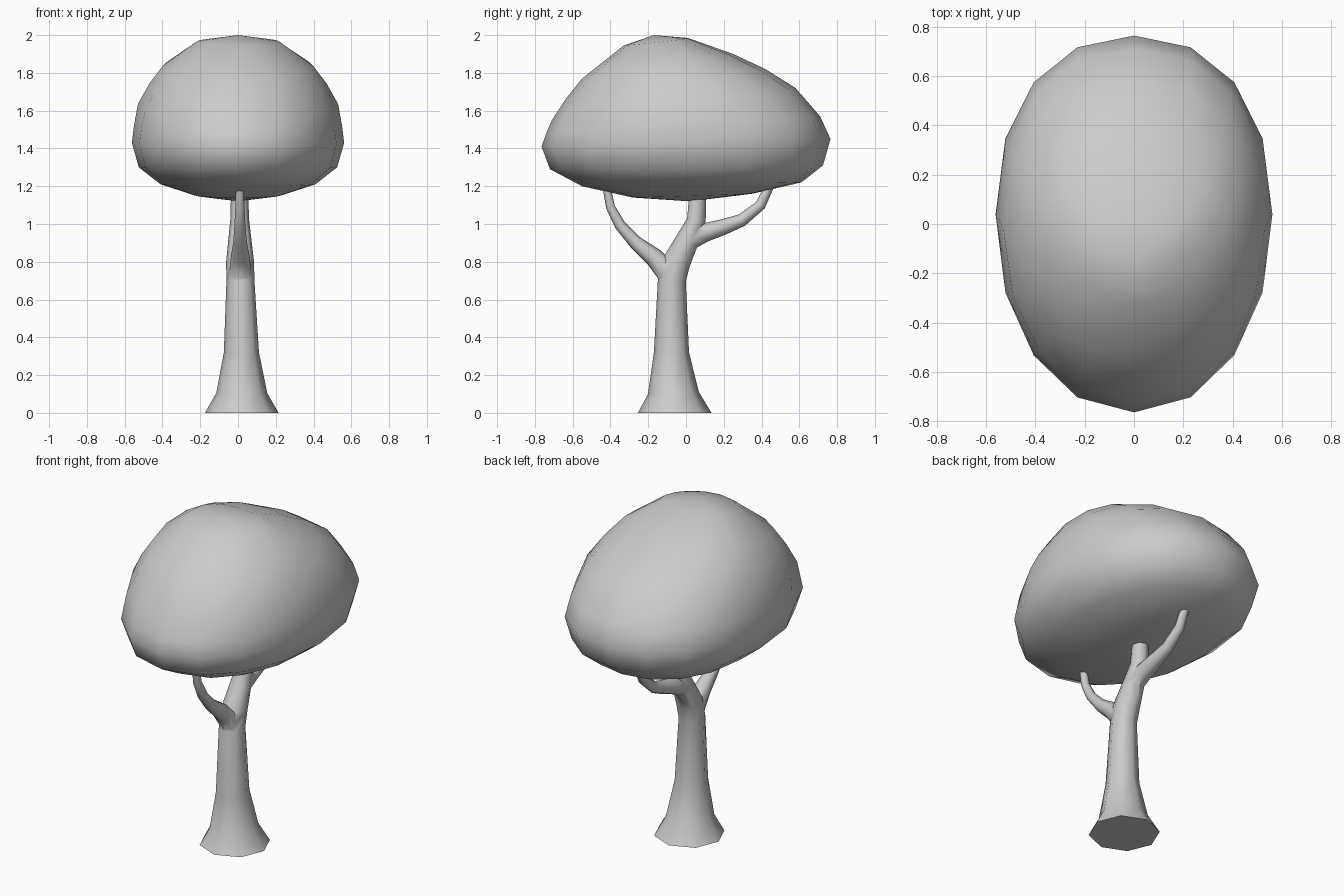
import bpy
import bmesh
from math import cos, sin, tau, radians, copysign
from mathutils import Vector

if "Cube" in bpy.data.objects:
    bpy.data.objects.remove(bpy.data.objects["Cube"])

grey = bpy.data.materials.new("plain grey")
grey.use_nodes = True
tint = (0.6, 0.6, 0.6, 1)
grey.diffuse_color = tint
grey.node_tree.nodes["Principled BSDF"].inputs["Base Color"].default_value = tint


def loft(name, rings, start=None, end=None):
    """Skin a stack of rings; each end closes to a point or a flat cap."""
    bm = bmesh.new()
    loops = [[bm.verts.new(p) for p in ring] for ring in rings]
    n = len(loops[0])
    for a, b in zip(loops, loops[1:]):
        for i in range(n):
            j = (i + 1) % n
            bm.faces.new((a[i], a[j], b[j], b[i]))
    for loop, tip in ((loops[0], start), (loops[-1], end)):
        if tip is None:
            bm.faces.new(loop)
        else:
            pole = bm.verts.new(tip)
            for i in range(n):
                bm.faces.new((loop[i], loop[(i + 1) % n], pole))
    bmesh.ops.recalc_face_normals(bm, faces=bm.faces)
    mesh = bpy.data.meshes.new(name)
    bm.to_mesh(mesh)
    bm.free()
    mesh.materials.append(grey)
    obj = bpy.data.objects.new(name, mesh)
    bpy.context.collection.objects.link(obj)
    return obj


def smooth(obj, angle):
    bpy.ops.object.select_all(action='DESELECT')
    obj.select_set(True)
    bpy.context.view_layer.objects.active = obj
    bpy.ops.object.shade_smooth_by_angle(angle=radians(angle))


def limb(name, path):
    """Tapered eight-sided tube through (x, y, z, radius) points in the yz plane."""
    pts = [Vector(p[:3]) for p in path]
    rings = []
    for k, (p, spec) in enumerate(zip(pts, path)):
        along = pts[min(k + 1, len(pts) - 1)] - pts[max(k - 1, 0)]
        along.x = 0
        if p.z == 0:
            along = Vector((0, 0, 1))
        side = Vector((1, 0, 0))
        other = along.normalized().cross(side)
        rings.append([p + spec[3] * (side * cos(tau * i / 8) + other * sin(tau * i / 8))
                      for i in range(8)])
    return loft(name, rings)


# Trunk, flared at the foot and running up into the middle branch
trunk = limb("trunk", [
    (.02, -.06, 0, .195), (.02, -.067, .105, .135), (.018, -.077, .32, .093),
    (.013, -.075, .7, .074), (.011, -.05, .8, .074), (.01, .005, .91, .062),
    (.009, .055, 1.02, .05), (.008, .065, 1.2, .044)])

# Side branches
front_branch = limb("front_branch", [
    (.012, -.08, .72, .06), (.012, -.17, .825, .05), (.011, -.27, .905, .036),
    (.01, -.35, .995, .029), (.01, -.4, 1.09, .024), (.01, -.425, 1.22, .02)])
back_branch = limb("back_branch", [
    (.01, .0, .9, .05), (.01, .1, .955, .05), (.01, .2, .985, .042),
    (.009, .295, 1.02, .034), (.008, .395, 1.1, .028), (.008, .46, 1.24, .023)])

# Merge the limbs into one wooden body
bpy.context.view_layer.objects.active = trunk
for branch in (front_branch, back_branch):
    union = trunk.modifiers.new("union", 'BOOLEAN')
    union.operation = 'UNION'
    union.solver = 'EXACT'
    union.object = branch
    bpy.ops.object.modifier_apply(modifier=union.name)
    bpy.data.objects.remove(branch)
smooth(trunk, 65)

# Leafy crown: tilted rings given by front (y, z), back (y, z) and half width
levels = [
    (-.33, 1.945, .01, 1.985, .22), (-.55, 1.77, .25, 1.9, .4),
    (-.635, 1.665, .42, 1.82, .47), (-.71, 1.55, .58, 1.72, .53),
    (-.74, 1.48, .71, 1.57, .55), (-.765, 1.41, .765, 1.45, .562),
    (-.72, 1.29, .725, 1.31, .525), (-.55, 1.2, .61, 1.22, .41),
    (-.28, 1.14, .35, 1.16, .225)]


def bulge(v):
    return copysign(abs(v) ** .93, v) if abs(v) > 1e-6 else 0


crown_rings = []
for yf, zf, yb, zb, width in levels:
    ring = []
    for i in range(16):
        s, c = bulge(sin(tau * i / 16)), bulge(cos(tau * i / 16))
        t = (1 + c) / 2
        ring.append((width * s, yf + (yb - yf) * t + .04 * s * s, zf + (zb - zf) * t))
    crown_rings.append(ring)
crown = loft("crown", crown_rings, start=(0, -.17, 2), end=(0, .02, 1.12))
smooth(crown, 89)
